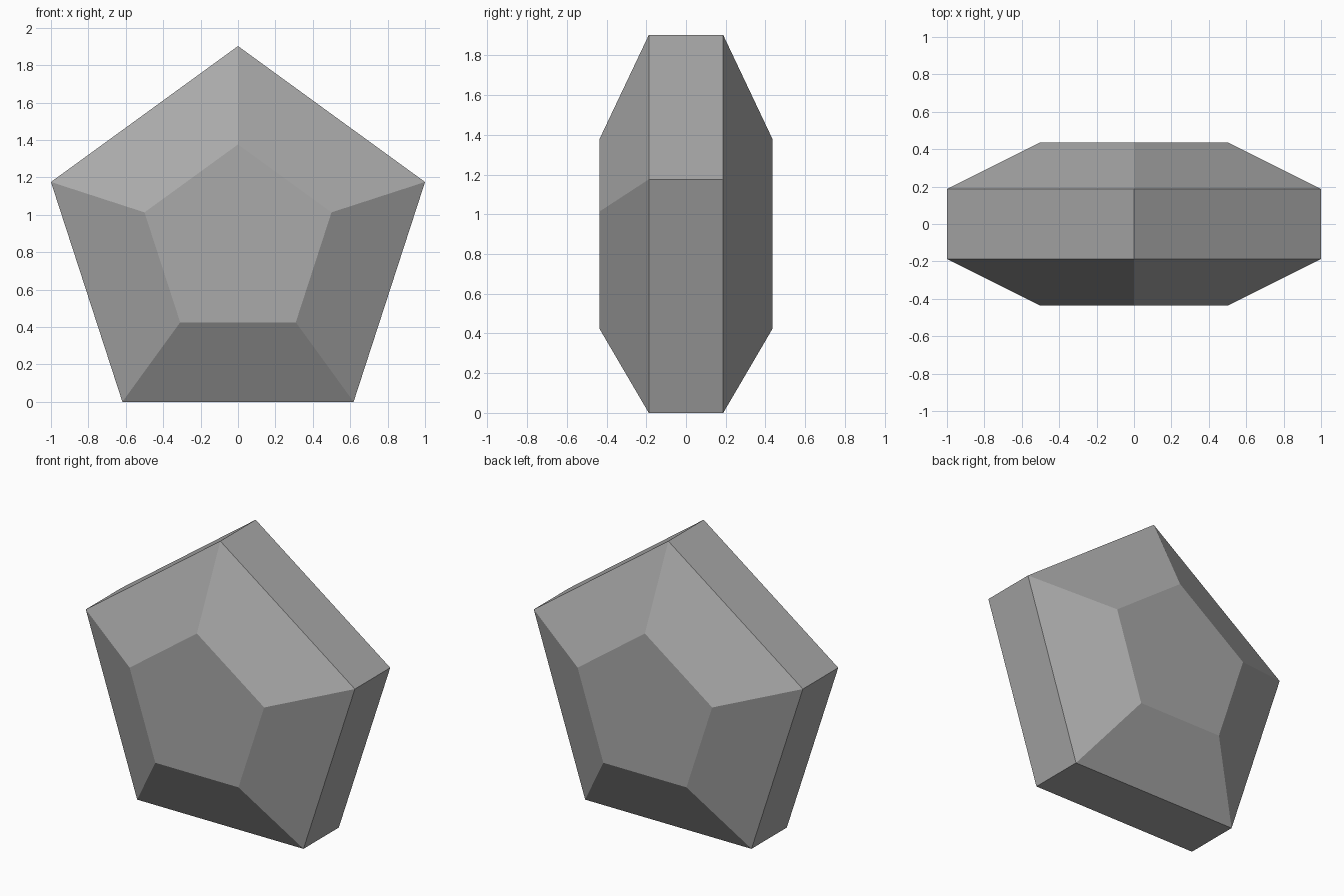
import bpy, bmesh, math

# Remove the default object
cube = bpy.data.objects.get("Cube")
if cube:
    bpy.data.objects.remove(cube, do_unlink=True)

SIDES = 5
RADIUS = 1 / math.sin(math.radians(72))       # widest corners reach x = +-1
CENTRE_Z = RADIUS * math.cos(math.pi / SIDES)  # flat side rests on the ground
RIM, FACE = 0.1875, 0.4365                     # half depths

# Grey stone material
stone = bpy.data.materials.new("stone_grey")
stone.use_nodes = True
colour = (0.4, 0.4, 0.4, 1)
stone.diffuse_color = colour
stone.node_tree.nodes["Principled BSDF"].inputs["Base Color"].default_value = colour


def ring(bm, radius, y):
    """Pentagon of vertices standing upright at depth y, one corner on top."""
    angles = [2 * math.pi * i / SIDES for i in range(SIDES)]
    return [bm.verts.new((radius * math.sin(a), y, CENTRE_Z + radius * math.cos(a)))
            for a in angles]


# Gem body: small front face, wide rim, small back face
bm = bmesh.new()
profile = [(RADIUS / 2, -FACE), (RADIUS, -RIM), (RADIUS, RIM), (RADIUS / 2, FACE)]
rings = [ring(bm, r, y) for r, y in profile]
for a, b in zip(rings, rings[1:]):
    for i in range(SIDES):
        j = (i + 1) % SIDES
        bm.faces.new((a[i], a[j], b[j], b[i]))
bm.faces.new(rings[0])
bm.faces.new(rings[-1])
bmesh.ops.recalc_face_normals(bm, faces=bm.faces)

mesh = bpy.data.meshes.new("pentagonal_gem")
bm.to_mesh(mesh)
bm.free()
mesh.materials.append(stone)
gem = bpy.data.objects.new("pentagonal_gem", mesh)
bpy.context.collection.objects.link(gem)
